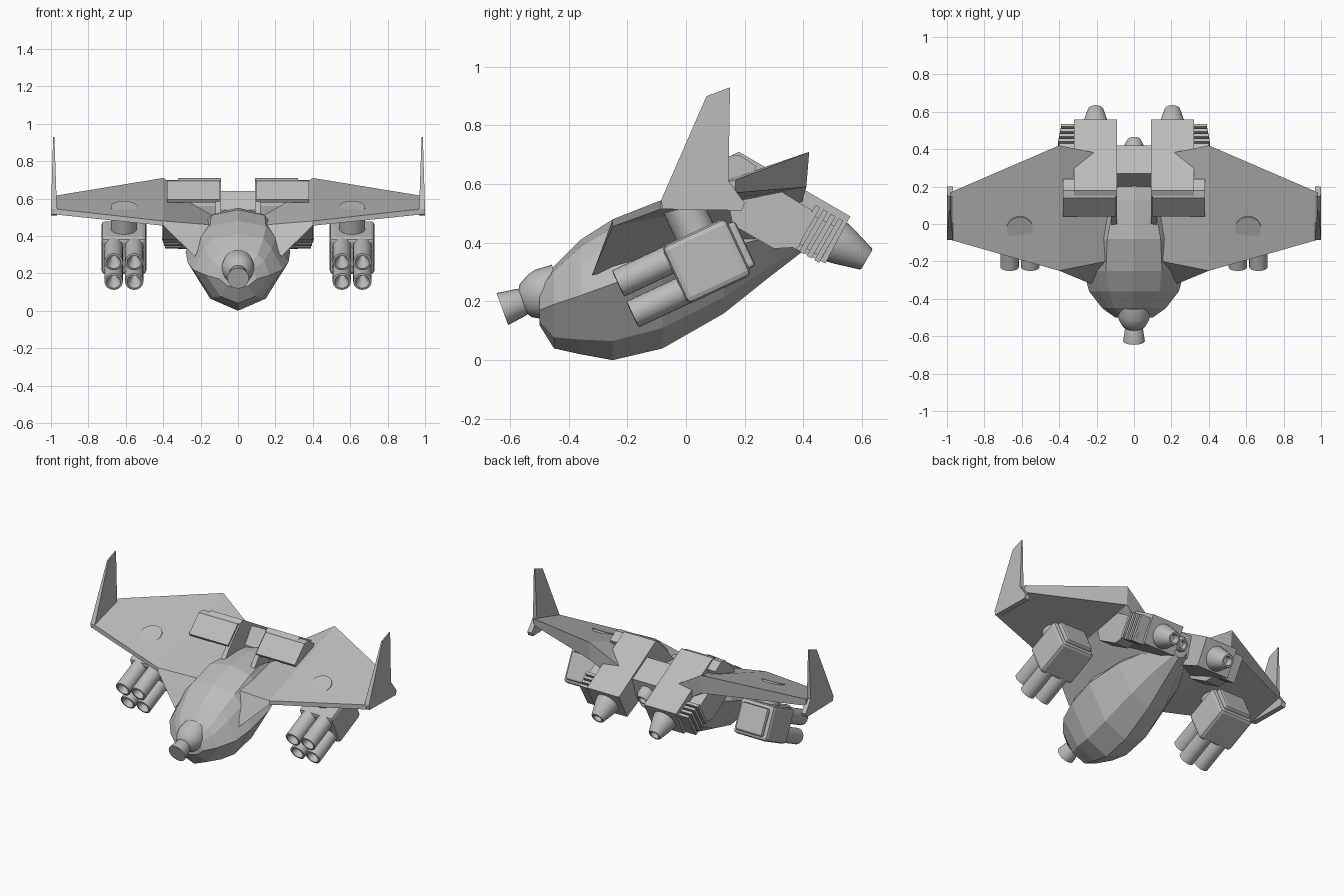
import bpy, bmesh
from math import sin, cos, pi, radians
from mathutils import Vector, Matrix

cube = bpy.data.objects.get("Cube")
if cube:
    bpy.data.objects.remove(cube, do_unlink=True)

grey = bpy.data.materials.new("hull grey")
grey.use_nodes = True
grey.diffuse_color = (0.5, 0.5, 0.5, 1)
grey.node_tree.nodes["Principled BSDF"].inputs["Base Color"].default_value = (0.5, 0.5, 0.5, 1)


def finish(name, bm, mirror=True, smooth=False, bevel=0):
    bmesh.ops.recalc_face_normals(bm, faces=bm.faces)
    mesh = bpy.data.meshes.new(name)
    bm.to_mesh(mesh)
    bm.free()
    mesh.materials.append(grey)
    ob = bpy.data.objects.new(name, mesh)
    bpy.context.collection.objects.link(ob)
    if bevel:
        mod = ob.modifiers.new("Bevel", "BEVEL")
        mod.width, mod.segments = bevel, 2
    if mirror:
        mod = ob.modifiers.new("Mirror", "MIRROR")
        mod.use_mirror_merge = False
    if smooth:
        bpy.ops.object.select_all(action="DESELECT")
        ob.select_set(True)
        bpy.context.view_layer.objects.active = ob
        bpy.ops.object.shade_smooth_by_angle(angle=radians(35))
    return ob


def loft(name, sections, **opts):
    """Skin a list of equal-sized closed sections and cap both ends."""
    bm = bmesh.new()
    rings = [[bm.verts.new(p) for p in s] for s in sections]
    n = len(rings[0])
    for a, b in zip(rings, rings[1:]):
        for i in range(n):
            j = (i + 1) % n
            bm.faces.new((a[i], a[j], b[j], b[i]))
    bm.faces.new(rings[0])
    bm.faces.new(rings[-1])
    return finish(name, bm, **opts)


def prism(name, profile, x0, x1, **opts):
    """Extrude a side (y, z) profile between two x positions."""
    return loft(name, [[(x, y, z) for y, z in profile] for x in (x0, x1)], **opts)


def lathe(name, profile, origin, direction, segs=24, **opts):
    """Spin (radius, distance) points about an axis."""
    turn = Vector(direction).to_track_quat("Z", "Y")
    base = Vector(origin)
    rings = [[base + turn @ Vector((r * cos(2 * pi * i / segs), r * sin(2 * pi * i / segs), t))
              for i in range(segs)] for r, t in profile]
    return loft(name, rings, smooth=True, **opts)


# Faceted fuselage: y, bottom z, half width, z of width, shoulder half width, top z
stations = [
    (-.50, .12, .10, .17, .08, .25),
    (-.45, .04, .17, .19, .14, .32),
    (-.36, .02, .24, .22, .18, .41),
    (-.25, .00, .27, .26, .20, .48),
    (-.08, .04, .28, .32, .19, .54),
    (.13, .16, .23, .38, .14, .55),
    (.28, .28, .15, .42, .09, .54),
    (.41, .38, .06, .43, .05, .48),
]
rings = []
for y, zb, w, zw, ws, zt in stations:
    half = [(w * .55, zb + (zw - zb) * .25), (w, zw),
            (ws, zw + (zt - zw) * .6), (ws * .75, zw + (zt - zw) * .87)]
    ring = [(0, y, zb)] + [(x, y, z) for x, z in half] + [(0, y, zt)]
    rings.append(ring + [(-x, y, z) for x, z in reversed(half)])
loft("fuselage", rings, mirror=False)

# Nose turret and barrel
aim = Vector((0, -.94, -.34))
lathe("nose_turret", [(.085, -.06), (.088, .0), (.08, .03), (.06, .065), (.045, .075),
                      (.048, .08), (.058, .15)], (0, -.485, .225), aim, mirror=False)

# Gull wings
loft("wing", [
    [(.15, -.2, .46), (.10, .36, .52), (.13, .36, .42), (.23, -.32, .29)],
    [(.4, -.25, .48), (.4, .42, .71), (.4, .41, .59), (.4, -.25, .455)],
    [(.98, -.085, .545), (.98, .17, .615), (.98, .165, .57), (.98, -.085, .515)],
])

# Upright wing tip fins, thinner toward the top
fin_profile = [(-.085, .545), (-.08, .515), (.19, .51), (.2, .535),
               (.145, .61), (.15, .93), (.07, .90)]
loft("wing_tip_fin", [[(x + k * (z - .54), y, z) for y, z in fin_profile]
                      for x, k in ((.968, .035), (1.0, -.03))])

# Engine nacelles with scooped intakes
prism("nacelle", [(.15, .695), (.18, .71), (.56, .49), (.475, .33), (.16, .48), (.14, .56)],
      .09, .32)
prism("intake_hood", [(.04, .595), (.14, .695), (.18, .70), (.24, .66), (.2, .56), (.13, .6),
                      (.05, .58)], .10, .38)
prism("intake_inner_wall", [(-.02, .5), (.06, .6), (.15, .69), (.2, .6), (.2, .48)], .09, .12)
prism("nacelle_side_block", [(.14, .55), (.30, .59), (.43, .51), (.385, .385), (.30, .38),
                             (.16, .46)], .30, .40)

# Cooling ribs on the outer nacelle sides
along = Vector((0, .866, -.5))
across = Vector((0, .5, .866))
prism("rib_core", [(.36, .53), (.52, .45), (.465, .35), (.36, .41)], .30, .37)
for i in range(4):
    c = Vector((0, .41, .455)) + along * (i * .03)
    profile = [c + along * a + across * b
               for a, b in ((-.009, -.085), (.009, -.085), (.009, .08), (-.009, .08))]
    prism(f"cooling_rib_{i + 1}", [(p.y, p.z) for p in profile], .30, .405 - i * .005)

# Engine nozzles with hollow ends
lathe("engine_nozzle", [(.075, -.03), (.075, .02), (.068, .05), (.042, .135), (.038, .14),
                        (.028, .14), (.022, .10)], (.205, .495, .413), along)

# Bridge between the nacelles and tail exhaust
prism("centre_bridge", [(.27, .64), (.42, .555), (.38, .42), (.2, .46), (.2, .54)],
      -.095, .095, mirror=False)
lathe("tail_exhaust", [(.05, -.05), (.05, .02), (.035, .05), (.025, .05), (.02, .02)],
      (0, .405, .475), along, mirror=False)

# Launcher pods under the wings
tilt = radians(25)
forward = Vector((0, -cos(tilt), -sin(tilt)))
up = Vector((0, -sin(tilt), cos(tilt)))
side = Vector((1, 0, 0))
centre = Vector((.61, .075, .34))


def pod_box(name, front, back, half_w, half_h, bevel):
    loft(name, [[centre + forward * t + side * (sx * half_w) + up * (sz * half_h)
                 for sx, sz in ((-1, -1), (1, -1), (1, 1), (-1, 1))]
                for t in (front, back)], bevel=bevel)


pod_box("pod_body", .125, -.115, .12, .108, .02)
pod_box("pod_rear_plate", -.10, -.14, .095, .085, .012)
for row, v in (("upper", .058), ("lower", -.058)):
    for col, u in (("inner", -.055), ("outer", .055)):
        lathe(f"launch_tube_{row}_{col}",
              [(.049, 0), (.049, .31), (.038, .312), (.006, .22)],
              centre + side * u + up * v, forward)
lathe("pod_pylon", [(.07, 0), (.07, .16)], centre + up * .08, up)
